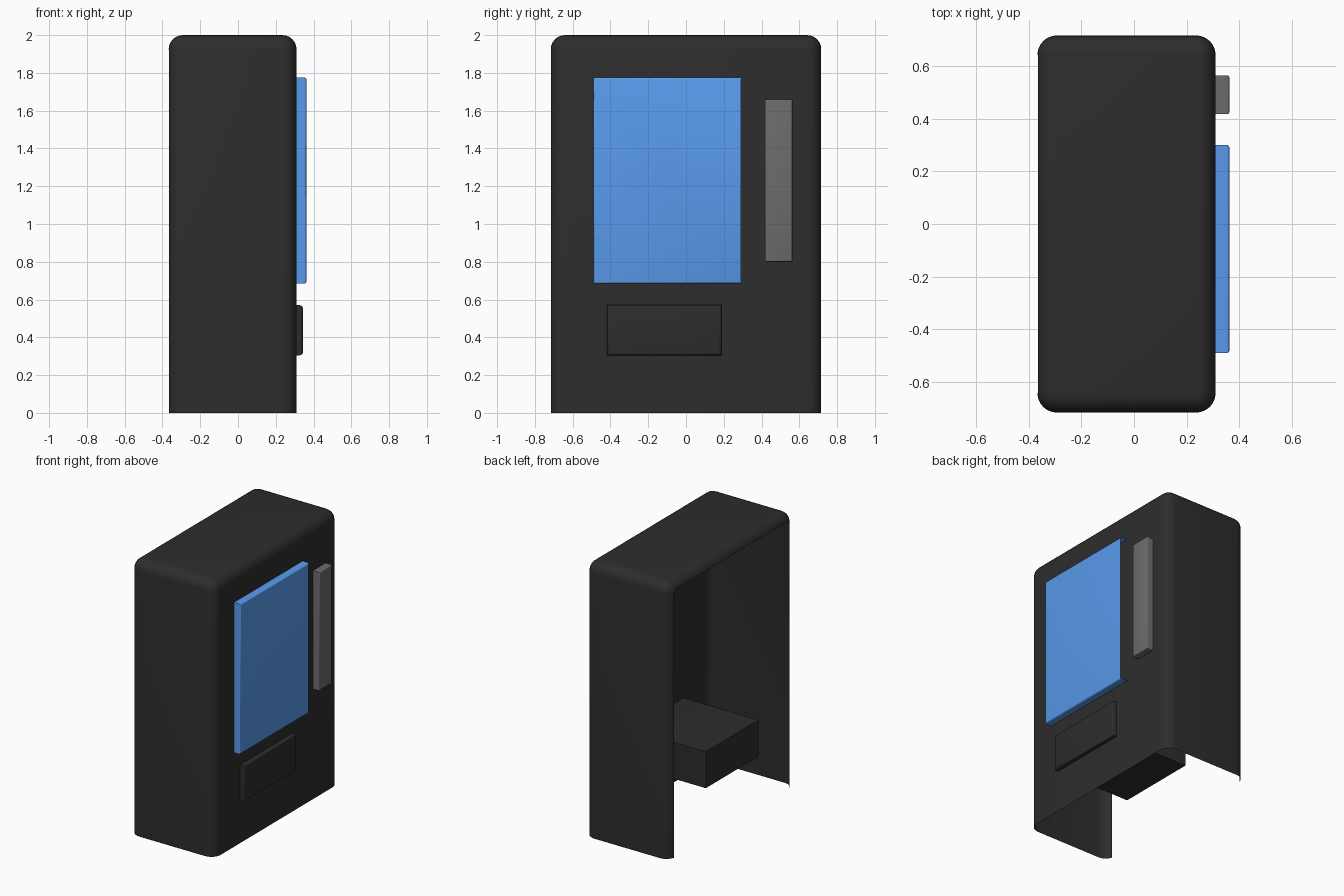
import bpy, bmesh
from mathutils import Vector

if "Cube" in bpy.data.objects:
    bpy.data.objects.remove(bpy.data.objects["Cube"])


def material(name, rgb):
    m = bpy.data.materials.new(name)
    m.diffuse_color = (*rgb, 1)
    m.use_nodes = True
    m.node_tree.nodes["Principled BSDF"].inputs["Base Color"].default_value = m.diffuse_color
    return m


def rounded_box(name, lo, hi, radius, segments, round_edge, drop_face, mat):
    """Box with chosen edges rounded and chosen faces left open."""
    lo, hi = Vector(lo), Vector(hi)
    mid, size = (lo + hi) / 2, hi - lo
    bm = bmesh.new()
    bmesh.ops.create_cube(bm, size=1)
    for v in bm.verts:
        v.co = Vector(a * b for a, b in zip(v.co, size)) + mid
    edges = [e for e in bm.edges
             if round_edge([f.normal for f in e.link_faces])]
    bmesh.ops.bevel(bm, geom=edges, offset=radius, segments=segments,
                    profile=0.5, affect='EDGES', clamp_overlap=True)
    bm.normal_update()
    bmesh.ops.delete(bm, geom=[f for f in bm.faces if drop_face(f.normal)],
                     context='FACES')
    mesh = bpy.data.meshes.new(name)
    bm.to_mesh(mesh)
    bm.free()
    obj = bpy.data.objects.new(name, mesh)
    bpy.context.collection.objects.link(obj)
    mesh.materials.append(mat)
    bpy.ops.object.select_all(action='DESELECT')
    obj.select_set(True)
    bpy.context.view_layer.objects.active = obj
    bpy.ops.object.shade_smooth_by_angle(angle=0.6)
    return obj


def not_bottom(normals):
    return all(n.z > -0.9 for n in normals)


def front_rim(normals):
    return any(n.x > 0.9 for n in normals)


def is_back(n):
    return n.x < -0.99


black = material("black_paint", (0.026, 0.026, 0.026))
blue = material("blue_glass", (0.1, 0.33, 0.85))
grey = material("grey_metal", (0.15, 0.15, 0.15))

# Cabinet shell, open at the back and underneath
rounded_box("cabinet", (-0.367, -0.716, 0), (0.31, 0.716, 2), 0.075, 6,
            not_bottom, lambda n: is_back(n) or n.z < -0.99, black)

# Display window, open on its far side
rounded_box("display_window", (0.31, -0.49, 0.685), (0.362, 0.30, 1.775),
            0.01, 3, front_rim, lambda n: is_back(n) or n.y > 0.1, blue)

# Control panel
rounded_box("control_panel", (0.31, 0.417, 0.80), (0.362, 0.564, 1.66),
            0.008, 3, front_rim, is_back, grey)

# Delivery tray, running back into the cabinet
rounded_box("delivery_tray", (-0.29, -0.417, 0.305), (0.343, 0.187, 0.57),
            0.014, 3, front_rim, lambda n: False, black)
